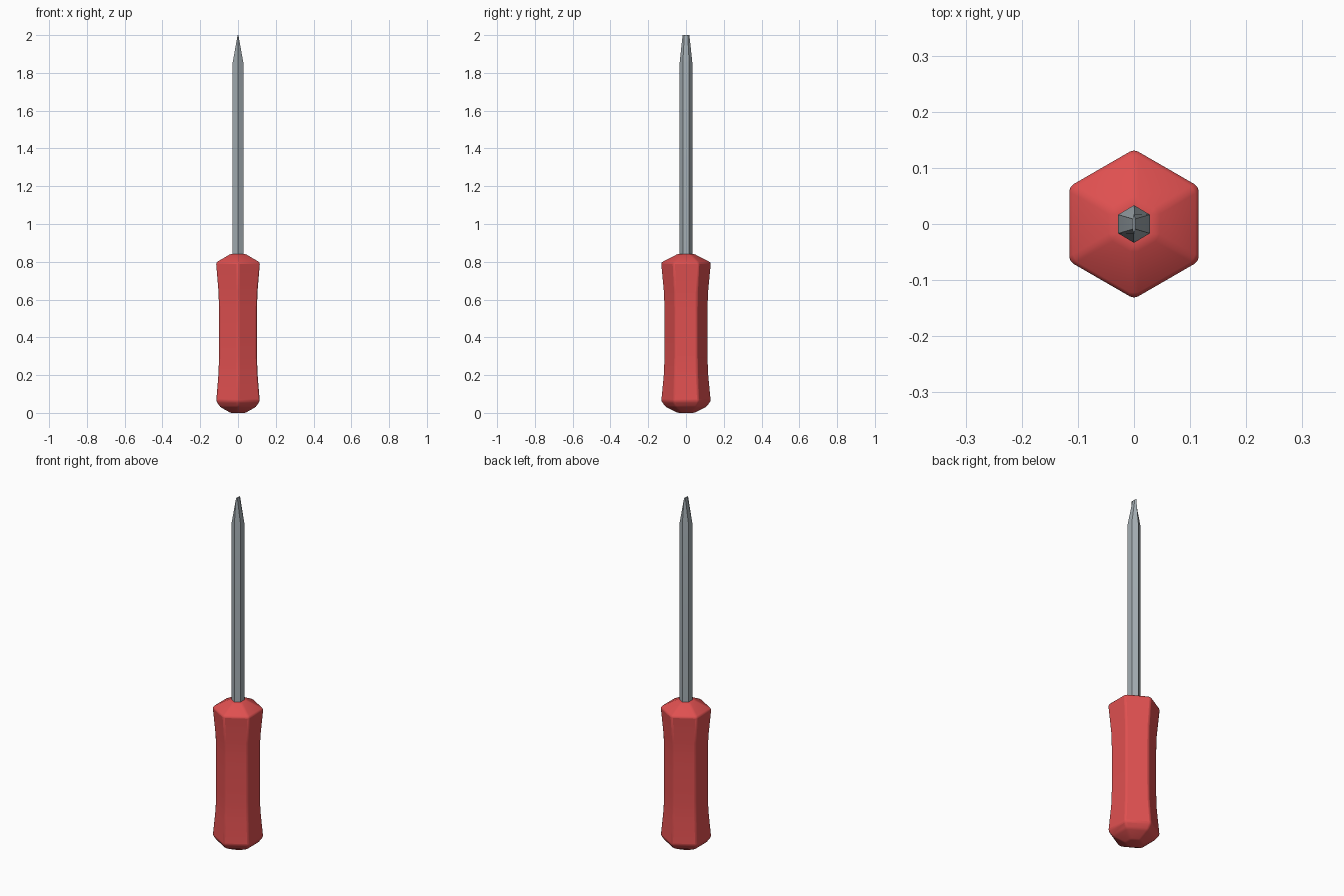
import bpy, bmesh, math

if "Cube" in bpy.data.objects:
    bpy.data.objects.remove(bpy.data.objects["Cube"])


def material(name, rgb):
    m = bpy.data.materials.new(name)
    m.diffuse_color = (*rgb, 1)
    m.use_nodes = True
    m.node_tree.nodes["Principled BSDF"].inputs["Base Color"].default_value = m.diffuse_color
    return m


def hex_loft(name, rings, mat, bevel, segments):
    """Loft capped hexagonal rings (x_scale, y_scale, z); corners point to +-y."""
    bm = bmesh.new()
    loops = []
    for rx, ry, z in rings:
        loops.append([bm.verts.new((rx * math.cos(math.radians(30 + 60 * i)),
                                    ry * math.sin(math.radians(30 + 60 * i)), z))
                      for i in range(6)])
    for a, b in zip(loops, loops[1:]):
        for i in range(6):
            j = (i + 1) % 6
            bm.faces.new((a[i], a[j], b[j], b[i]))
    bm.faces.new(loops[0][::-1])
    bm.faces.new(loops[-1])
    bmesh.ops.recalc_face_normals(bm, faces=bm.faces)
    mesh = bpy.data.meshes.new(name)
    bm.to_mesh(mesh)
    bm.free()
    mesh.materials.append(mat)
    ob = bpy.data.objects.new(name, mesh)
    bpy.context.collection.objects.link(ob)
    if bevel:
        mod = ob.modifiers.new("soft_edges", 'BEVEL')
        mod.width = bevel
        mod.segments = segments
        mod.limit_method = 'ANGLE'
        mod.angle_limit = math.radians(25)
    bpy.context.view_layer.objects.active = ob
    ob.select_set(True)
    bpy.ops.object.shade_smooth_by_angle(angle=math.radians(32))
    ob.select_set(False)
    return ob


red = material("red_plastic", (0.74, 0.08, 0.08))
steel = material("steel", (0.37, 0.42, 0.45))

# Grip: waisted hexagonal handle with sloped ends
grip = [(0.045, 0.0), (0.11, 0.032), (0.133, 0.062), (0.119, 0.21), (0.116, 0.3),
        (0.116, 0.55), (0.119, 0.64), (0.134, 0.796), (0.045, 0.842)]
hex_loft("handle", [(r, r, z) for r, z in grip], red, 0.008, 2)

# Shaft: slim hexagonal rod flattened to a blade tip
hex_loft("shaft", [(0.0325, 0.0335, 0.8), (0.0325, 0.0335, 1.855),
                   (0.0025, 0.018, 2.0)], steel, 0, 0)
